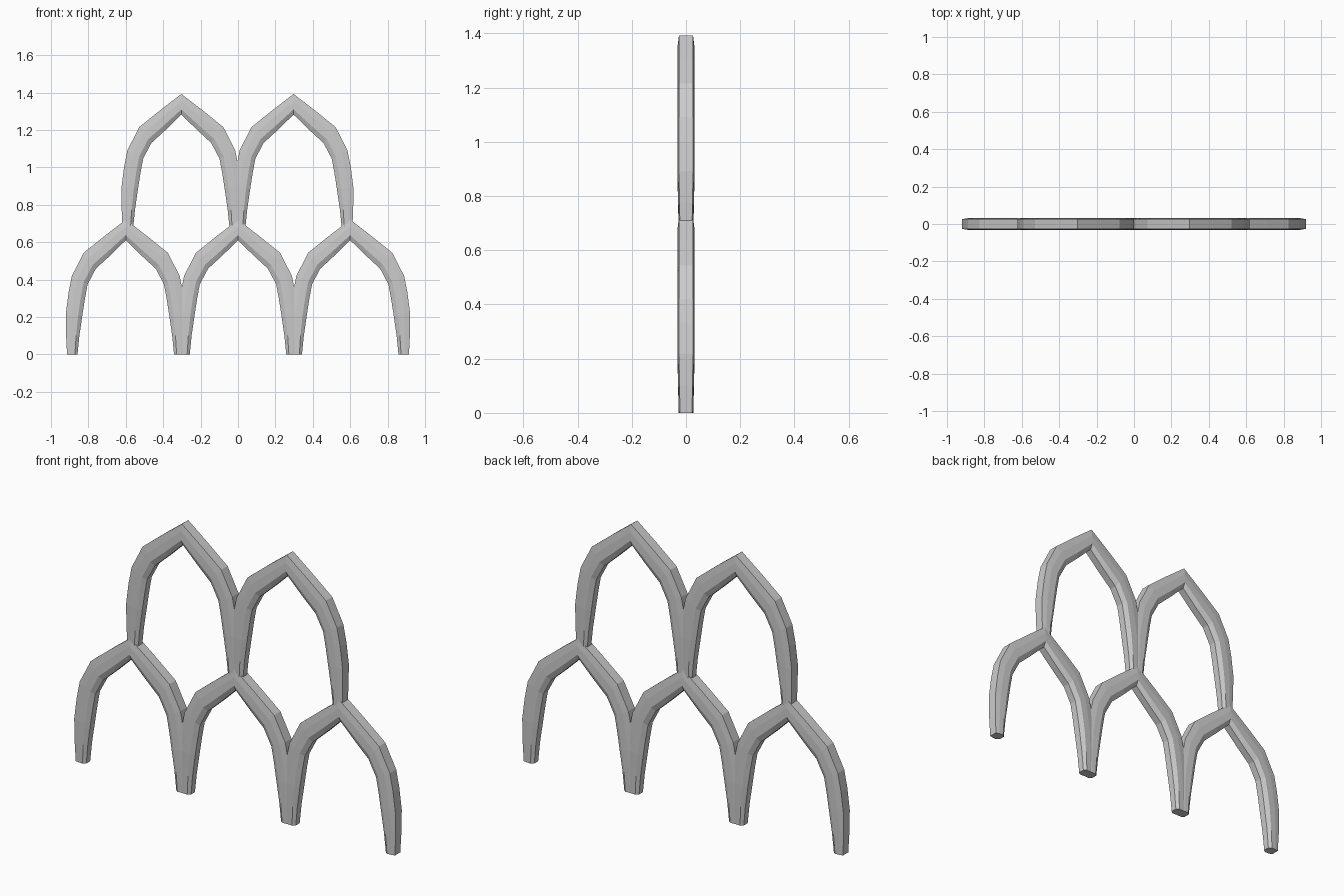
import bpy, bmesh
from mathutils import Vector

if "Cube" in bpy.data.objects:
    bpy.data.objects.remove(bpy.data.objects["Cube"])

# Half arch from foot to apex: (outer x, outer z, inner x, inner z)
HALF = [
    (0.314, 0.00, 0.258, 0.00),
    (0.319, 0.10, 0.248, 0.10),
    (0.320, 0.22, 0.232, 0.21),
    (0.306, 0.33, 0.218, 0.30),
    (0.288, 0.42, 0.204, 0.375),
    (0.225, 0.543, 0.160, 0.458),
    (0.112, 0.634, 0.085, 0.527),
    (0.000, 0.720, 0.000, 0.610),
]
# Cross-section: (fraction from outer to inner edge, y)
SIDE = [(0.0, 0.026), (0.35, 0.031), (0.75, 0.032), (1.0, 0.019)]
SECTION = SIDE + [(f, -y) for f, y in reversed(SIDE)]


def arch(name, cx, base):
    stations = HALF + [(-a, b, -c, d) for a, b, c, d in reversed(HALF[:-1])]
    bm = bmesh.new()
    rings = []
    for i, (ox, oz, ix, iz) in enumerate(stations):
        outer, inner = Vector((ox, 0, oz)), Vector((ix, 0, iz))
        # feet are a little slimmer than the crown
        k = 0.85 + 0.15 * min(1, oz / 0.22)
        ring = []
        for f, y in SECTION:
            p = outer.lerp(inner, f)
            ring.append(bm.verts.new((cx + p.x, y * k, base + p.z)))
        rings.append(ring)
    n = len(SECTION)
    for r, s in zip(rings, rings[1:]):
        for j in range(n):
            bm.faces.new((r[j], r[(j + 1) % n], s[(j + 1) % n], s[j]))
    bm.faces.new(rings[0])
    bm.faces.new(rings[-1])
    bmesh.ops.recalc_face_normals(bm, faces=bm.faces)
    mesh = bpy.data.meshes.new(name)
    bm.to_mesh(mesh)
    bm.free()
    obj = bpy.data.objects.new(name, mesh)
    bpy.context.collection.objects.link(obj)
    return obj


# Lower row of three arches
for side, x in (("left", -0.6), ("middle", 0.0), ("right", 0.6)):
    arch("lower_arch_" + side, x, 0.0)

# Upper row of two arches standing on the lower peaks
for side, x in (("left", -0.303), ("right", 0.297)):
    arch("upper_arch_" + side, x, 0.672)
